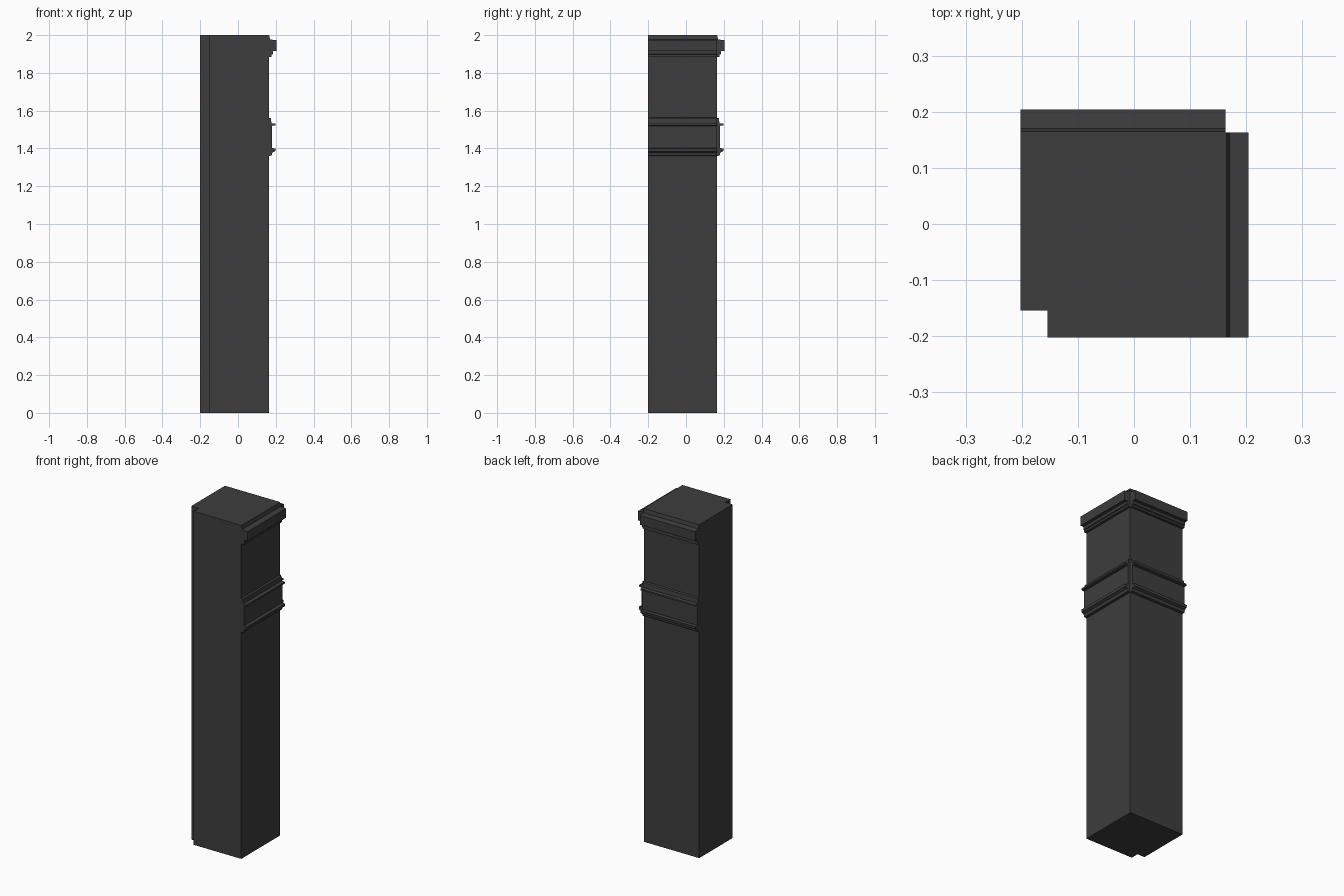
import bpy
import bmesh
from mathutils import Vector

cube = bpy.data.objects.get("Cube")
if cube:
    bpy.data.objects.remove(cube, do_unlink=True)

# Single dark stone colour
stone = bpy.data.materials.new("dark_grey")
stone.use_nodes = True
colour = (0.047, 0.047, 0.047, 1)
stone.diffuse_color = colour
stone.node_tree.nodes["Principled BSDF"].inputs["Base Color"].default_value = colour

LOW, FACE = -0.202, 0.163   # outer faces of the shaft
NOTCH = -0.154              # inner corner of the rebate


def extrude_outline(name, outline, direction):
    """Closed solid made by sweeping a planar outline along a direction."""
    bm = bmesh.new()
    base = bm.faces.new([bm.verts.new(p) for p in outline])
    swept = bmesh.ops.extrude_face_region(bm, geom=[base], use_keep_orig=True)
    moved = [g for g in swept["geom"] if isinstance(g, bmesh.types.BMVert)]
    bmesh.ops.translate(bm, verts=moved, vec=Vector(direction))
    bmesh.ops.recalc_face_normals(bm, faces=bm.faces)
    mesh = bpy.data.meshes.new(name)
    bm.to_mesh(mesh)
    bm.free()
    mesh.materials.append(stone)
    obj = bpy.data.objects.new(name, mesh)
    bpy.context.collection.objects.link(obj)
    return obj


# Square shaft with one corner rebated over its full height
plan = [(NOTCH, LOW), (FACE, LOW), (FACE, FACE),
        (LOW, FACE), (LOW, NOTCH), (NOTCH, NOTCH)]
extrude_outline("shaft", [(x, y, 0) for x, y in plan], (0, 0, 2))

# Moulding profiles as (distance from centre, height)
cap = [(FACE, 1.885), (0.178, 1.885), (0.178, 1.897), (0.184, 1.9),
       (0.184, 1.917), (0.204, 1.917), (0.204, 1.973), (0.17, 1.977),
       (0.165, 2.0), (FACE, 2.0)]
band = [(FACE, 1.36), (0.178, 1.362), (0.182, 1.378), (0.197, 1.385),
        (0.199, 1.4), (0.18, 1.402), (0.18, 1.52), (0.198, 1.522),
        (0.198, 1.531), (0.177, 1.533), (0.174, 1.56), (FACE, 1.563)]

# Each moulding runs along the two decorated sides, stopping at the corner
length = FACE - LOW
for part, profile in (("cap_moulding", cap), ("band_moulding", band)):
    extrude_outline("side_" + part, [(d, LOW, z) for d, z in profile],
                    (0, length, 0))
    extrude_outline("back_" + part, [(LOW, d, z) for d, z in profile],
                    (length, 0, 0))
